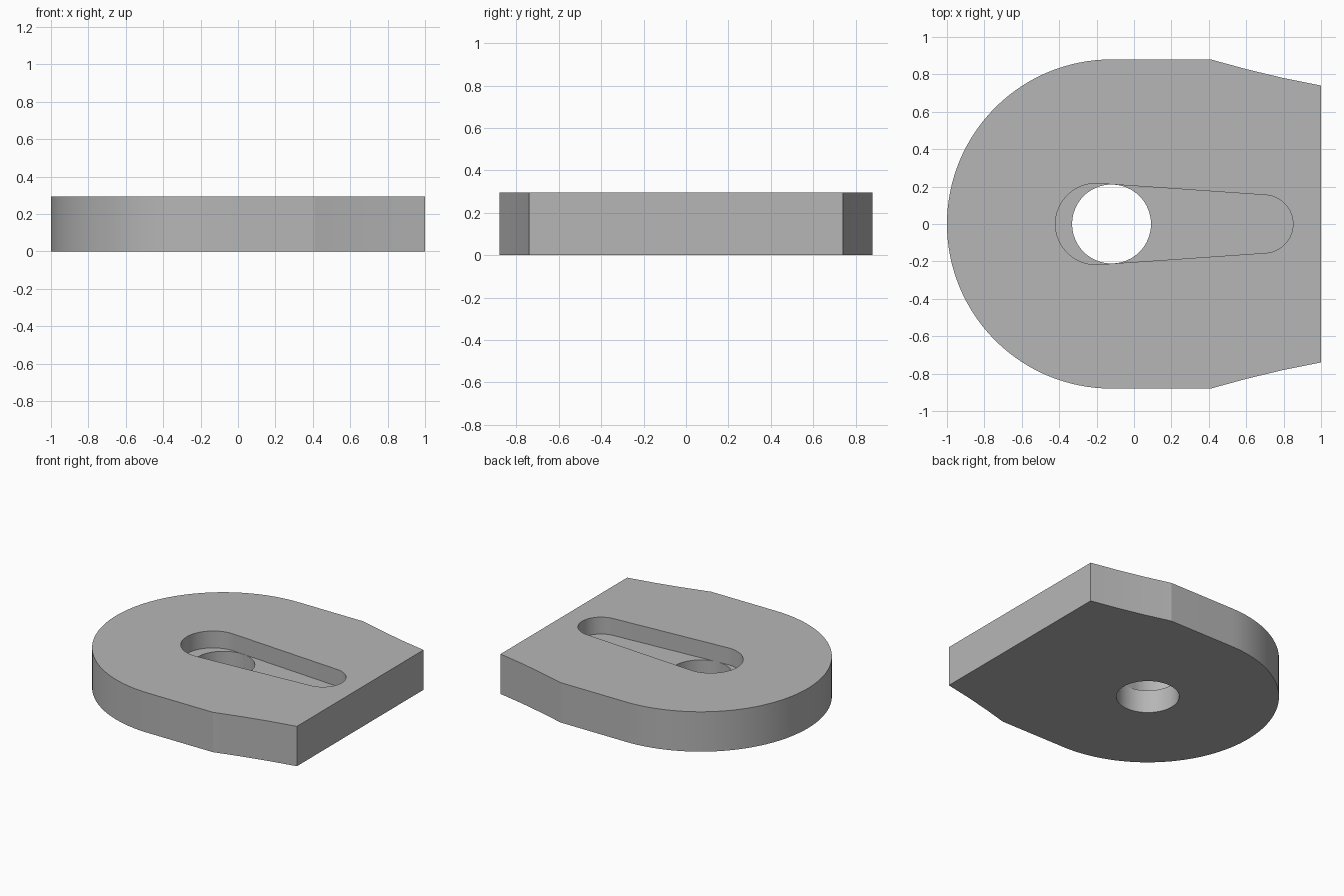
import bpy, bmesh
from math import sin, cos, pi, asin, radians

cube = bpy.data.objects.get("Cube")
if cube:
    bpy.data.objects.remove(cube, do_unlink=True)

HEIGHT = 0.295
FLOOR = 0.17      # level of the slot floor

grey = bpy.data.materials.new("plain grey")
grey.use_nodes = True
colour = (0.47, 0.47, 0.47, 1)
grey.diffuse_color = colour
grey.node_tree.nodes["Principled BSDF"].inputs["Base Color"].default_value = colour


def arc(cx, r, start, end, steps):
    """Points on an arc centred on the x axis."""
    angles = [start + (end - start) * i / steps for i in range(steps + 1)]
    return [(cx + r * cos(a), r * sin(a)) for a in angles]


def prism(name, outline, z0, z1):
    """Extrude a closed outline from z0 to z1."""
    bm = bmesh.new()
    base = bm.faces.new([bm.verts.new((x, y, z0)) for x, y in outline])
    top = bmesh.ops.extrude_face_region(bm, geom=[base])["geom"]
    verts = [v for v in top if isinstance(v, bmesh.types.BMVert)]
    bmesh.ops.translate(bm, verts=verts, vec=(0, 0, z1 - z0))
    bmesh.ops.recalc_face_normals(bm, faces=bm.faces)
    mesh = bpy.data.meshes.new(name)
    bm.to_mesh(mesh)
    bm.free()
    mesh.materials.append(grey)
    obj = bpy.data.objects.new(name, mesh)
    bpy.context.collection.objects.link(obj)
    return obj


# Plate: round end, straight flanks, gently hollowed taper to a flat end
flank = [(0.41, 0.88), (0.6, 0.828), (0.8, 0.78), (1.0, 0.74)]
outline = arc(-0.12, 0.88, pi / 2, 3 * pi / 2, 64)
outline += [(x, -y) for x, y in flank] + flank[::-1]
plate = prism("slotted_plate", outline, 0, HEIGHT)

# Tapered slot: two arcs joined by their common tangents
big, small, left, right = 0.217, 0.155, -0.203, 0.695
tilt = asin((big - small) / (right - left))
side = pi / 2 - tilt
slot_outline = arc(left, big, side, 2 * pi - side, 40)
slot_outline += arc(right, small, -side, side, 32)
slot = prism("slot_cutter", slot_outline, FLOOR, HEIGHT + 0.1)

# Round hole through the slot floor
hole = prism("hole_cutter", arc(-0.12, 0.211, 0, 2 * pi, 64)[:-1], -0.1, FLOOR + 0.03)

bpy.ops.object.select_all(action="DESELECT")
plate.select_set(True)
bpy.context.view_layer.objects.active = plate
for cutter in (slot, hole):
    cutter.hide_render = True
    cut = plate.modifiers.new(cutter.name, "BOOLEAN")
    cut.operation = "DIFFERENCE"
    cut.solver = "EXACT"
    cut.object = cutter
    bpy.ops.object.modifier_apply(modifier=cut.name)
    bpy.data.objects.remove(cutter, do_unlink=True)

bpy.ops.object.shade_smooth_by_angle(angle=radians(10))
